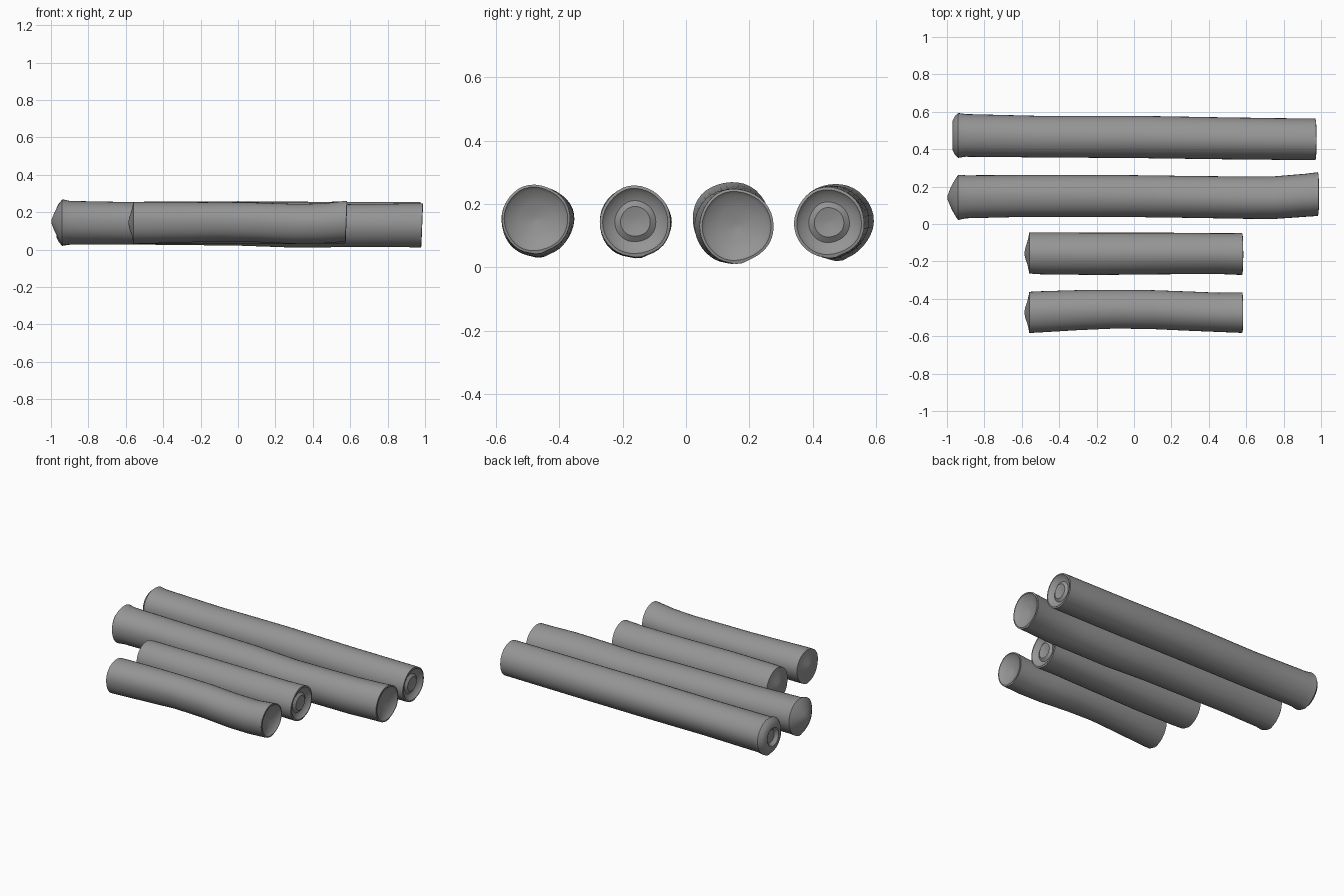
import bpy, bmesh, math, random
from mathutils import Vector

if "Cube" in bpy.data.objects:
    bpy.data.objects.remove(bpy.data.objects["Cube"])

random.seed(4)
SIDES = 36

grey = bpy.data.materials.new("wood grey")
grey.use_nodes = True
colour = (0.3, 0.3, 0.3, 1)
grey.diffuse_color = colour
grey.node_tree.nodes["Principled BSDF"].inputs["Base Color"].default_value = colour

# End profiles, from rim to middle: (offset along x, share of radius)
CONE = [(-0.012, 0.86), (-0.03, 0.6), (-0.044, 0.36), (-0.056, 0.1)]
LOW_CONE = [(-0.003, 0.84), (-0.01, 0.55), (-0.02, 0.3), (-0.025, 0.08)]
DOME = [(-0.018, 0.86), (-0.03, 0.66), (-0.03, 0.5), (-0.01, 0.34), (-0.016, 0.1)]
DISH = [(0.002, 0.93), (-0.008, 0.84), (-0.02, 0.5), (-0.032, 0.1)]
KNOT_DISH = [(0.002, 0.92), (-0.012, 0.8), (-0.02, 0.58), (-0.008, 0.42), (-0.016, 0.1)]


def log(name, sections, start, finish):
    """Loft rings through (x, y, z, radius) sections and close both ends."""
    phase = random.uniform(0, math.tau)
    bm = bmesh.new()

    def ring(x, y, z, r, lean=0.0, ridge=0.05):
        verts = []
        for i in range(SIDES):
            a = math.tau * i / SIDES
            wobble = 1 + 0.014 * math.sin(3 * a + phase + x) + 0.007 * math.sin(5 * a - 2 * x)
            # bark seam along the underside
            wobble += ridge * math.exp(-((a - 1.53 * math.pi) / 0.12) ** 2)
            c, s = math.cos(a) * r * wobble, math.sin(a) * r * wobble
            verts.append(bm.verts.new((x + lean * s, y + c, z + s)))
        return verts

    first, last = sections[0], sections[-1]
    rings = []
    for dx, f in reversed(start):
        rings.append(ring(first[0] + dx, first[1], first[2], first[3] * f, ridge=0))
    rings += [ring(*s) for s in sections[:-1]]
    rings.append(ring(*last, lean=0.04))
    for dx, f in finish:
        rings.append(ring(last[0] + dx, last[1], last[2], last[3] * f, lean=0.04, ridge=0))

    for a, b in zip(rings, rings[1:]):
        for i in range(SIDES):
            j = (i + 1) % SIDES
            bm.faces.new((a[i], a[j], b[j], b[i]))
    for r in (rings[0], rings[-1]):
        mid = bm.verts.new(sum((v.co for v in r), Vector()) / SIDES)
        for i in range(SIDES):
            bm.faces.new((r[i], r[(i + 1) % SIDES], mid))
    bmesh.ops.recalc_face_normals(bm, faces=bm.faces)
    mesh = bpy.data.meshes.new(name)
    bm.to_mesh(mesh)
    bm.free()
    mesh.materials.append(grey)
    obj = bpy.data.objects.new(name, mesh)
    bpy.context.collection.objects.link(obj)
    bpy.ops.object.select_all(action="DESELECT")
    obj.select_set(True)
    bpy.context.view_layer.objects.active = obj
    bpy.ops.object.shade_smooth_by_angle(angle=math.radians(40))


# Two long logs at the back
log("back_long_log", [
    (-0.94, 0.472, 0.145, 0.12), (-0.9, 0.472, 0.145, 0.114), (-0.5, 0.465, 0.144, 0.111),
    (0, 0.464, 0.145, 0.113), (0.5, 0.457, 0.142, 0.112), (0.97, 0.452, 0.142, 0.111),
], DOME, KNOT_DISH)
log("middle_long_log", [
    (-0.94, 0.142, 0.15, 0.121), (-0.9, 0.145, 0.147, 0.115), (-0.6, 0.149, 0.144, 0.112),
    (0, 0.148, 0.137, 0.112), (0.3, 0.144, 0.126, 0.112), (0.6, 0.14, 0.13, 0.113),
    (0.75, 0.14, 0.131, 0.114), (0.92, 0.153, 0.131, 0.115), (0.983, 0.159, 0.131, 0.117),
], CONE, DISH)

# Two short logs at the front
log("inner_short_log", [
    (-0.56, -0.157, 0.143, 0.11), (-0.5, -0.159, 0.143, 0.112), (-0.2, -0.161, 0.143, 0.113),
    (0.2, -0.158, 0.142, 0.111), (0.45, -0.158, 0.143, 0.109), (0.578, -0.16, 0.145, 0.112),
], LOW_CONE, KNOT_DISH)
log("front_short_log", [
    (-0.56, -0.474, 0.145, 0.11), (-0.5, -0.471, 0.146, 0.11), (-0.3, -0.462, 0.148, 0.107),
    (-0.1, -0.457, 0.15, 0.103), (0.1, -0.459, 0.147, 0.104), (0.3, -0.467, 0.139, 0.105),
    (0.45, -0.473, 0.141, 0.105), (0.578, -0.475, 0.153, 0.108),
], LOW_CONE, DISH)
